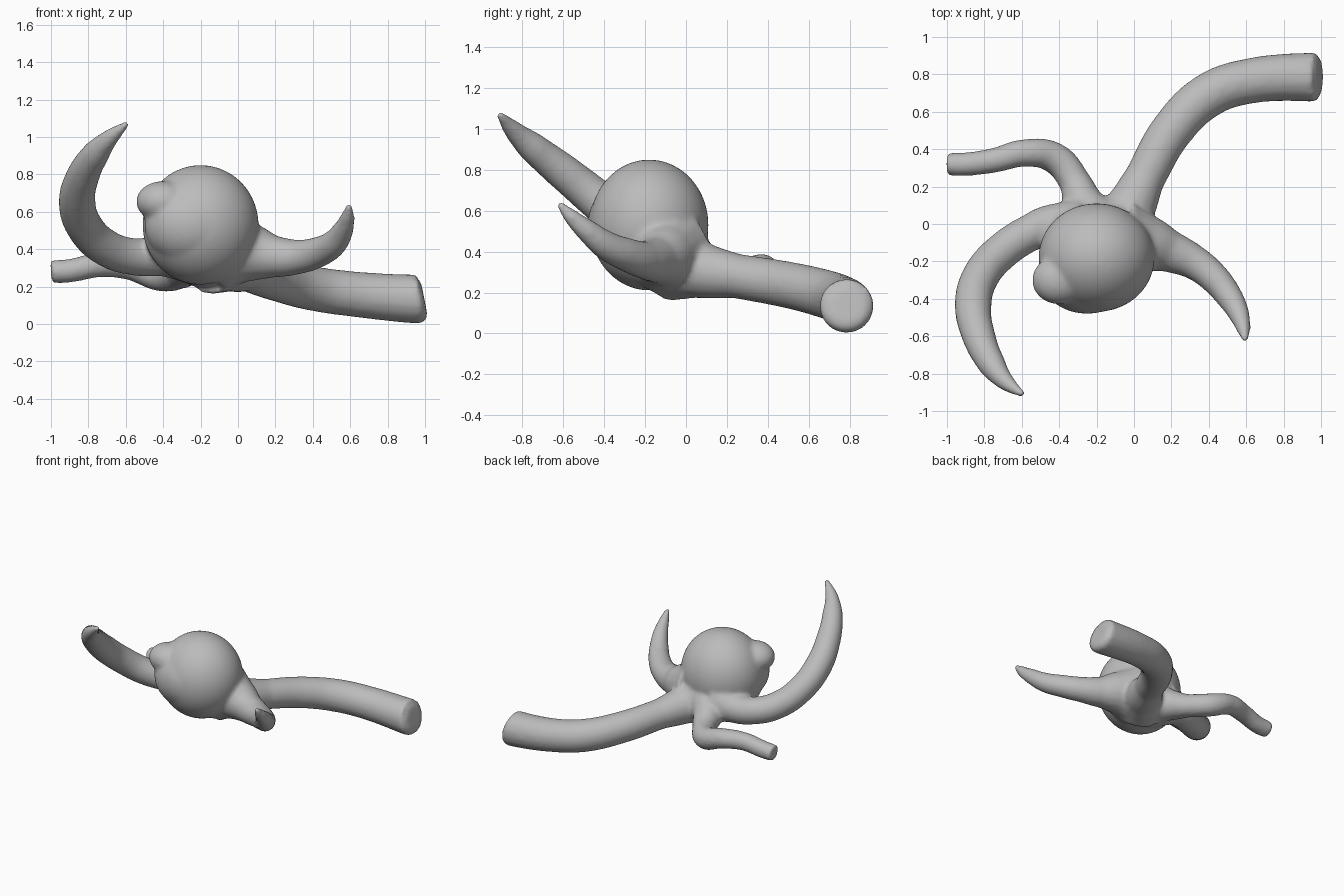
import bpy, bmesh
from mathutils import Matrix, Vector

cube = bpy.data.objects.get("Cube")
if cube:
    bpy.data.objects.remove(cube)

grey = bpy.data.materials.new("plain grey")
grey.use_nodes = True
colour = (0.5, 0.5, 0.5, 1)
grey.diffuse_color = colour
grey.node_tree.nodes["Principled BSDF"].inputs["Base Color"].default_value = colour

body = bmesh.new()


def blob(centre, size):
    """Ellipsoid added to the body."""
    bmesh.ops.create_icosphere(
        body, subdivisions=5, radius=1,
        matrix=Matrix.Translation(centre) @ Matrix.Diagonal((*size, 1)))


def tube(points):
    """Tapering round branch through (x, y, z, radius) points."""
    curve = bpy.data.curves.new("branch_path", "CURVE")
    curve.dimensions = "3D"
    curve.bevel_depth = 1
    curve.bevel_resolution = 6
    curve.resolution_u = 8
    curve.use_fill_caps = True
    spline = curve.splines.new("BEZIER")
    spline.bezier_points.add(len(points) - 1)
    for bp, (x, y, z, r) in zip(spline.bezier_points, points):
        bp.co = (x, y, z)
        bp.radius = r
        bp.handle_left_type = bp.handle_right_type = "AUTO"
    path = bpy.data.objects.new("branch_path", curve)
    bpy.context.collection.objects.link(path)
    bpy.context.view_layer.update()
    mesh = bpy.data.meshes.new_from_object(
        path.evaluated_get(bpy.context.evaluated_depsgraph_get()))
    body.from_mesh(mesh)
    bpy.data.objects.remove(path)
    bpy.data.meshes.remove(mesh)


# Bulb, its corner bump and the lower belly
blob((-0.2, -0.18, 0.53), (0.31, 0.29, 0.32))
blob((-0.4, -0.3, 0.655), (0.145, 0.13, 0.11))
blob((-0.25, -0.28, 0.53), (0.25, 0.2, 0.22))
blob((-0.16, -0.07, 0.37), (0.26, 0.2, 0.17))

# Thick trunk with a blunt end
tube([(-0.12, -0.05, 0.35, 0.2), (-0.03, 0.07, 0.31, 0.14), (0.06, 0.25, 0.28, 0.11),
      (0.21, 0.51, 0.235, 0.115), (0.4, 0.69, 0.19, 0.12), (0.62, 0.765, 0.16, 0.122),
      (0.97, 0.785, 0.135, 0.134), (0.995, 0.785, 0.14, 0.09)])

# Long horn
tube([(-0.3, -0.02, 0.38, 0.16), (-0.42, 0, 0.365, 0.11), (-0.56, -0.05, 0.36, 0.1),
      (-0.71, -0.15, 0.41, 0.1), (-0.82, -0.28, 0.52, 0.1), (-0.86, -0.43, 0.65, 0.1),
      (-0.83, -0.6, 0.79, 0.09), (-0.76, -0.75, 0.91, 0.075),
      (-0.69, -0.84, 0.99, 0.05), (-0.59, -0.915, 1.075, 0.018)])

# Short horn
tube([(-0.05, -0.09, 0.4, 0.22), (0.08, -0.11, 0.38, 0.155), (0.2, -0.15, 0.36, 0.112),
      (0.33, -0.21, 0.36, 0.092), (0.43, -0.29, 0.385, 0.083), (0.51, -0.39, 0.43, 0.073),
      (0.56, -0.48, 0.5, 0.058), (0.585, -0.56, 0.57, 0.04), (0.595, -0.625, 0.64, 0.016)])

# Thin bent branch
tube([(-0.2, 0, 0.35, 0.16), (-0.27, 0.11, 0.31, 0.11), (-0.32, 0.23, 0.27, 0.085),
      (-0.42, 0.35, 0.26, 0.085), (-0.58, 0.38, 0.31, 0.075), (-0.75, 0.34, 0.315, 0.067),
      (-0.9, 0.32, 0.285, 0.064), (-1.0, 0.32, 0.28, 0.062)])

mesh = bpy.data.meshes.new("branching_bulb")
body.to_mesh(mesh)
body.free()
mesh.materials.append(grey)
obj = bpy.data.objects.new("branching_bulb", mesh)
bpy.context.collection.objects.link(obj)

# Fuse everything into one skin with soft joints
remesh = obj.modifiers.new("fuse", "REMESH")
remesh.mode = "VOXEL"
remesh.voxel_size = 0.013
remesh.use_smooth_shade = True
soft = obj.modifiers.new("soften", "SMOOTH")
soft.factor = 0.5
soft.iterations = 14
